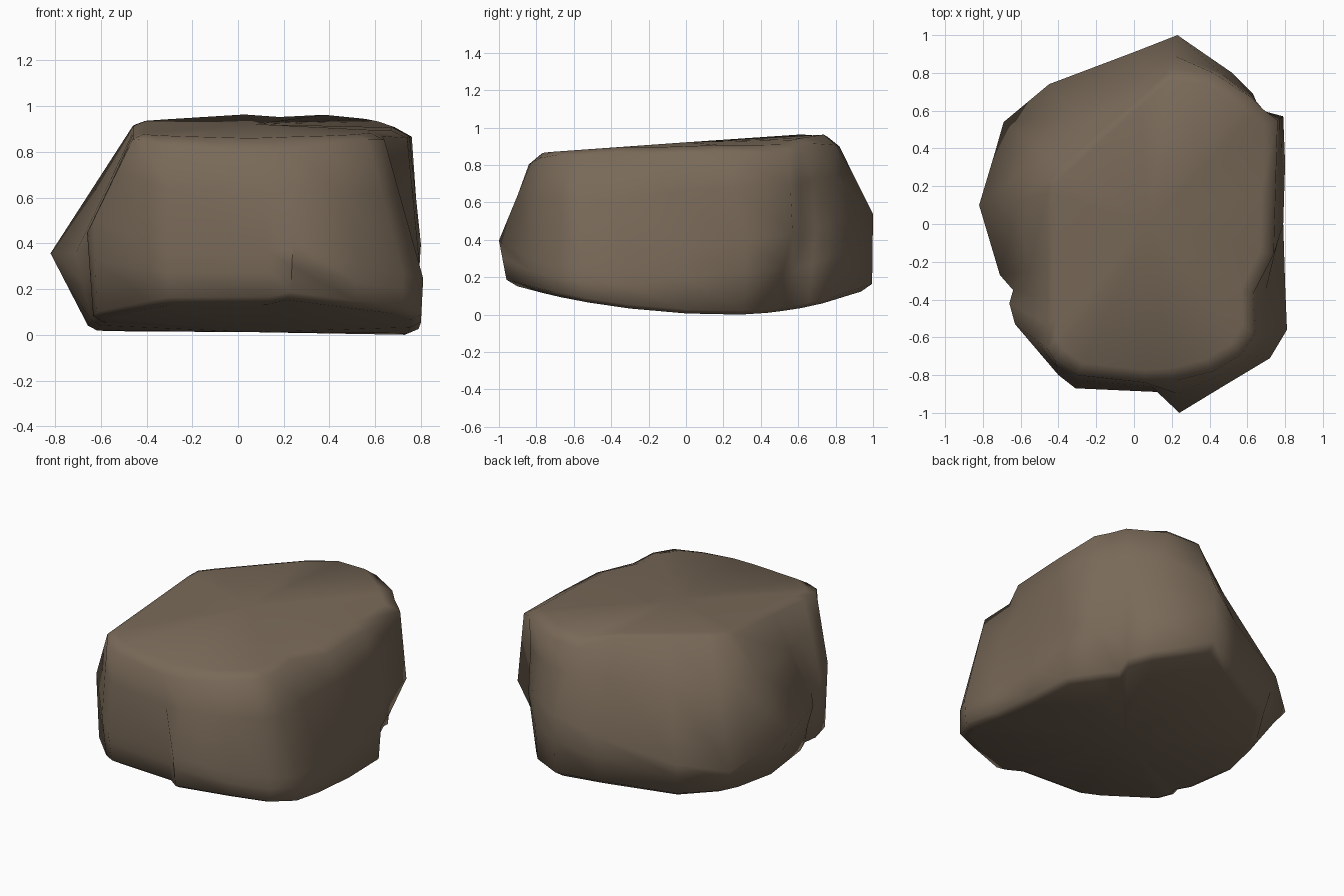
import bpy, bmesh
from mathutils import Vector

if "Cube" in bpy.data.objects:
    bpy.data.objects.remove(bpy.data.objects["Cube"])

# Boulder outline: widest x, y, z, then top rim x, y, then scale of the foot
OUTLINE = [
    (.23, 1.0, .54, .20, .82, .995), (.52, .80, .50, .42, .80, .97),
    (.63, .69, .45, .62, .67, .95), (.64, .61, .40, .68, .61, .88),
    (.79, .57, .44, .76, .55, .82), (.80, .32, .40, .75, .20, .97),
    (.79, .00, .35, .74, -.16, 1.0), (.80, -.32, .25, .63, -.37, 1.0),
    (.81, -.56, .25, .64, -.58, .99), (.72, -.71, .27, .57, -.69, 1.0),
    (.52, -.83, .30, .42, -.78, .99), (.24, -1.0, .40, .22, -.83, .96),
    (.14, -.89, .36, .06, -.84, .98), (-.31, -.87, .36, -.30, -.80, .97),
    (-.40, -.80, .40, -.42, -.72, .97), (-.63, -.53, .51, -.46, -.66, .98),
    (-.66, -.42, .45, -.46, -.53, .96), (-.64, -.35, .40, -.46, -.40, .95),
    (-.71, -.27, .36, -.46, -.24, .90), (-.82, .10, .36, -.46, .16, .80),
    (-.73, .40, .28, -.45, .24, .82), (-.69, .54, .24, -.38, .31, .81),
    (-.45, .74, .30, -.20, .47, .92), (.0, .91, .42, .03, .67, .97),
]


def top_z(x, y):
    z = .924 + .07 * y - .22 * max(0, x - .6)
    z -= .2 * max(0, x - .4) * max(0, y)
    return z - .6 * max(0, y - .72) - .5 * max(0, -y - .76)


def bottom_z(x, y):
    k = .11 if y < .25 else .25
    return k * (y - .25) ** 2 + .012 * (1 - x)


def ring(kind):
    pts = []
    for x, y, z, tx, ty, s in OUTLINE:
        mid = Vector((x, y, z))
        rim = Vector((tx, ty, top_z(tx, ty) - .018))
        fx, fy = x * s, y * s
        foot = Vector((fx, fy, bottom_z(fx, fy) + .02))
        if kind == "sole":
            p = Vector((fx * .94, fy * .94, bottom_z(fx * .94, fy * .94)))
        elif kind == "foot":
            p = foot
        elif kind == "low":
            p = foot.lerp(mid, .55)
        elif kind == "mid":
            p = mid
        elif kind == "high":
            p = mid.lerp(rim, .6)
        elif kind == "rim":
            p = rim
        else:
            p = Vector((tx * .9, ty * .92, top_z(tx * .9, ty * .92)))
        pts.append(p)
    return pts


# Loft the rings and close both ends with fans
bm = bmesh.new()
rings = [[bm.verts.new(p) for p in ring(k)]
         for k in ("sole", "foot", "low", "mid", "high", "rim", "crown")]
n = len(OUTLINE)
for a, b in zip(rings, rings[1:]):
    for i in range(n):
        j = (i + 1) % n
        bm.faces.new((a[i], a[j], b[j], b[i]))
for end, z in ((rings[0], .015), (rings[-1], .925)):
    c = bm.verts.new((.08, 0, z))
    for i in range(n):
        bm.faces.new((end[i], end[(i + 1) % n], c))
bmesh.ops.recalc_face_normals(bm, faces=bm.faces)

# Stand on the ground
low = min(v.co.z for v in bm.verts)
for v in bm.verts:
    v.co.z -= low

mesh = bpy.data.meshes.new("boulder")
bm.to_mesh(mesh)
bm.free()
boulder = bpy.data.objects.new("boulder", mesh)
bpy.context.collection.objects.link(boulder)

stone = bpy.data.materials.new("brown stone")
stone.diffuse_color = (.19, .142, .098, 1)
stone.use_nodes = True
stone.node_tree.nodes["Principled BSDF"].inputs["Base Color"].default_value = stone.diffuse_color
mesh.materials.append(stone)

bpy.context.view_layer.objects.active = boulder
boulder.select_set(True)
bpy.ops.object.shade_smooth_by_angle(angle=1.2)
